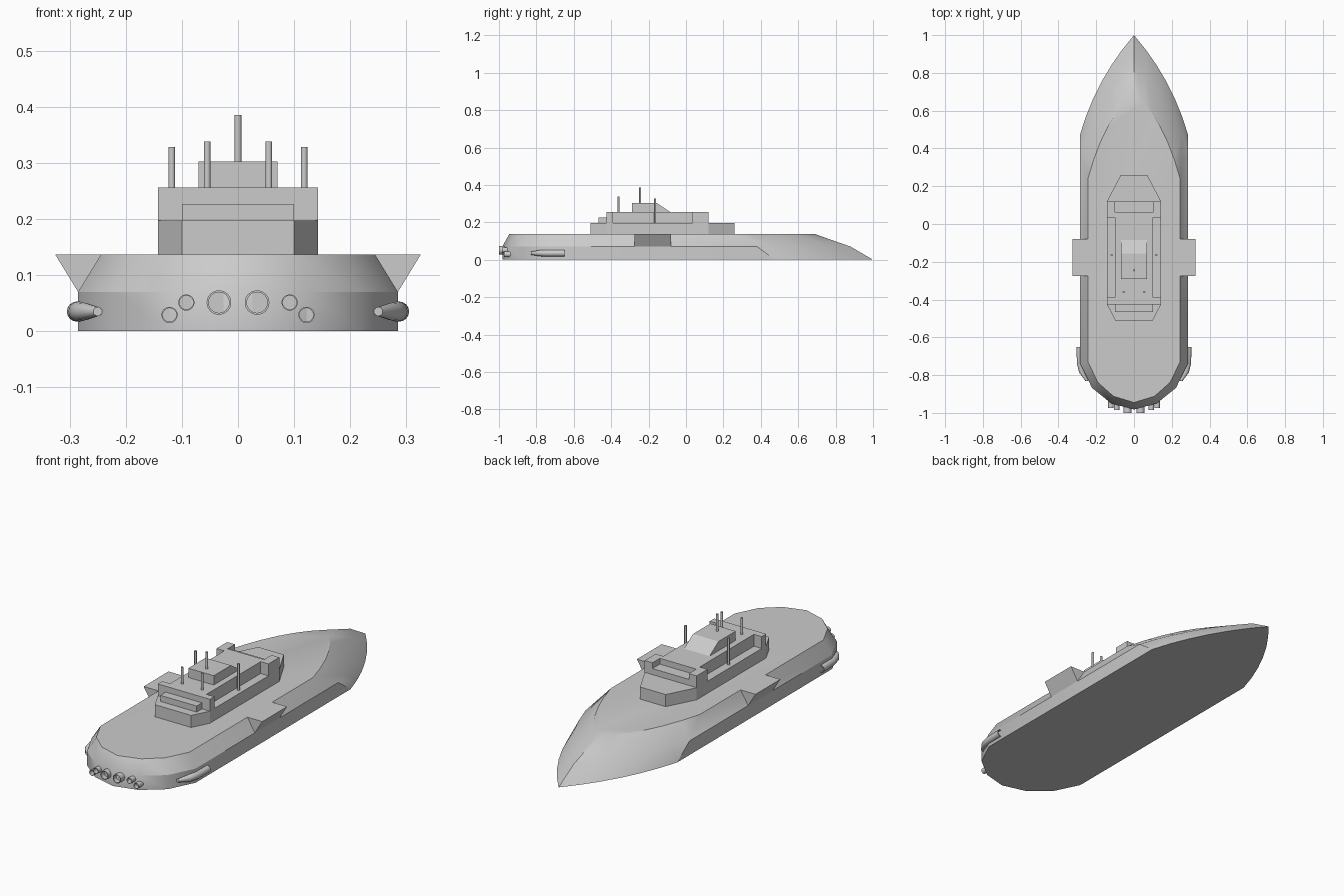
import bpy, bmesh, math

if "Cube" in bpy.data.objects:
    bpy.data.objects.remove(bpy.data.objects["Cube"])


def loft(name, rings, smooth=None):
    """Skin equal-length closed rings and cap both ends."""
    bm = bmesh.new()
    vs = [[bm.verts.new(p) for p in r] for r in rings]
    n = len(vs[0])
    for a, b in zip(vs, vs[1:]):
        for i in range(n):
            j = (i + 1) % n
            bm.faces.new((a[i], a[j], b[j], b[i]))
    bm.faces.new(vs[0][::-1])
    bm.faces.new(vs[-1])
    bmesh.ops.recalc_face_normals(bm, faces=bm.faces)
    me = bpy.data.meshes.new(name)
    bm.to_mesh(me)
    bm.free()
    ob = bpy.data.objects.new(name, me)
    bpy.context.collection.objects.link(ob)
    if smooth:
        bpy.ops.object.select_all(action='DESELECT')
        bpy.context.view_layer.objects.active = ob
        ob.select_set(True)
        bpy.ops.object.shade_smooth_by_angle(angle=math.radians(smooth))
    return ob


def mirrored(half):
    """Close a right-hand outline with its mirror image."""
    return half + [(-x, y) for x, y in reversed(half) if x > 1e-6]


def prism(name, half, z0, z1):
    o = mirrored(half)
    return loft(name, [[(x, y, z) for x, y in o] for z in (z0, z1)])


def block(name, w, y0, y1, z0, z1):
    return prism(name, [(w, y1), (w, y0)], z0, z1)


def tube(name, sections, sides=16):
    """Rings facing along y: (x, y, z, radius)."""
    t = [2 * math.pi * i / sides for i in range(sides)]
    return loft(name, [[(x + r * math.cos(a), y, z + r * math.sin(a)) for a in t]
                       for x, y, z, r in sections], 35)


def mast(name, x, y, z0, z1, r=0.006):
    t = [2 * math.pi * i / 10 for i in range(10)]
    return loft(name, [[(x + r * math.cos(a), y + r * math.sin(a), z) for a in t]
                       for z in (z0, z1)], 40)


def bow(tip, ctrl, side, n=6):
    """Quadratic curve from the bow tip back to the hull side."""
    pts = []
    for i in range(n + 1):
        t = i / n
        pts.append(tuple((1 - t) ** 2 * p + 2 * t * (1 - t) * c + t * t * s
                         for p, c, s in zip(tip, ctrl, side)))
    return pts


# Hull: flat bottom, knuckle line, inset deck
stern = [(0.285, -0.74), (0.222, -0.868), (0.12, -0.95), (0, -0.982)]
deck_stern = [(0.244, -0.73), (0.19, -0.84), (0.108, -0.912), (0, -0.945)]
levels = [
    (bow((0, 1.0), (0.20, 0.77), (0.285, 0.476)) + stern, 0),
    (bow((0, 0.88), (0.20, 0.66), (0.285, 0.38)) + stern, 0.07),
    (bow((0, 0.69), (0.158, 0.56), (0.244, 0.24)) + deck_stern, 0.137),
]
loft("hull", [[(x, y, z) for x, y in mirrored(h)] for h, z in levels], 30)

# Superstructure tiers
prism("lower_deckhouse", [(0.07, 0.26), (0.143, 0.12), (0.143, -0.425), (0.1, -0.51)],
      0.13, 0.197)
prism("upper_deckhouse", [(0.1, 0.062), (0.1, 0.12), (0.143, 0.12), (0.143, 0.035),
                          (0.1, 0.035), (0.1, -0.39), (0.143, -0.39), (0.143, -0.425)],
      0.19, 0.256)
block("front_step", 0.1, 0.05, 0.12, 0.19, 0.227)
block("rear_step", 0.1, -0.467, -0.42, 0.19, 0.227)

# Cabin with sloped front
cabin = [(-0.29, 0.25), (-0.085, 0.25), (-0.085, 0.256), (-0.155, 0.302), (-0.29, 0.302)]
loft("cabin", [[(x, y, z) for y, z in cabin] for x in (-0.07, 0.07)])

# Masts
mast("centre_mast", 0, -0.245, 0.29, 0.385)
for s, side in ((1, "right"), (-1, "left")):
    mast(f"side_mast_{side}", s * 0.118, -0.165, 0.19, 0.328)
    mast(f"rear_mast_{side}", s * 0.055, -0.36, 0.25, 0.338)

    # Wedge-shaped side platform
    wedge = [(0.285, 0.07), (0.326, 0.137), (0.244, 0.137)]
    loft(f"side_platform_{side}", [[(s * x, y, z) for x, z in wedge]
                                   for y in (-0.275, -0.08)])

    # Stern exhaust pipes with recessed mouths
    for i, (x, y, z, r) in enumerate([(0.034, -1.0, 0.051, 0.022),
                                      (0.092, -0.985, 0.051, 0.0145),
                                      (0.122, -0.973, 0.029, 0.0145)]):
        tube(f"exhaust_{side}_{i + 1}", [(s * x, -0.91, z, r), (s * x, y, z, r),
                                         (s * x, y, z, r * 0.84),
                                         (s * x, y + 0.025, z, r * 0.84)])

    # Side intake, open towards the bow
    tube(f"side_intake_{side}", [(s * 0.25, -0.83, 0.035, 0.008),
                                 (s * 0.275, -0.785, 0.035, 0.016),
                                 (s * 0.284, -0.74, 0.035, 0.018),
                                 (s * 0.287, -0.65, 0.035, 0.018),
                                 (s * 0.287, -0.65, 0.035, 0.015),
                                 (s * 0.287, -0.68, 0.035, 0.015)])
